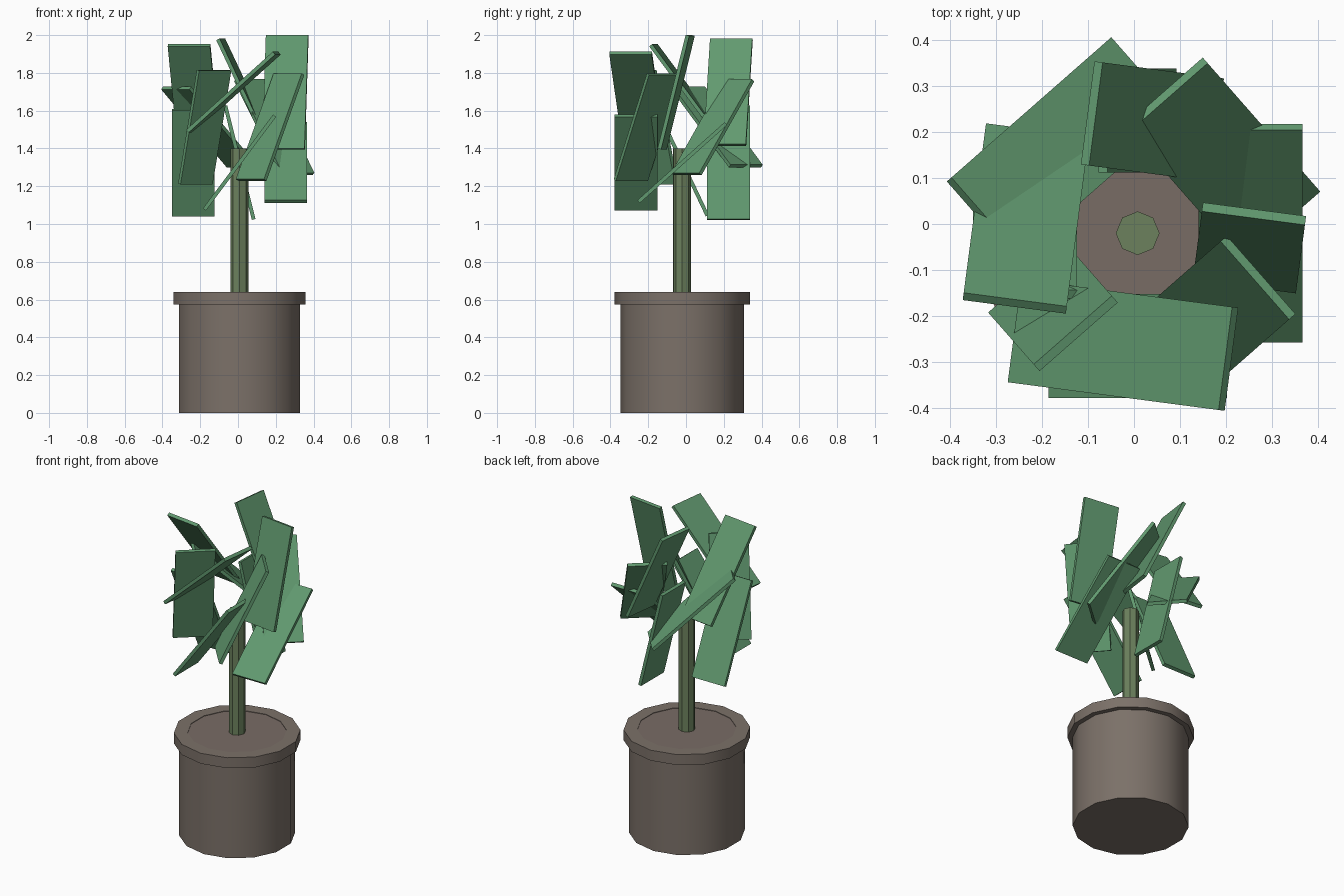
import bpy, math
from mathutils import Matrix, Vector

if "Cube" in bpy.data.objects:
    bpy.data.objects.remove(bpy.data.objects["Cube"])

CX, CY = 0.008, -0.02


def material(name, rgb):
    m = bpy.data.materials.new(name)
    m.diffuse_color = (*rgb, 1)
    m.use_nodes = True
    m.node_tree.nodes["Principled BSDF"].inputs["Base Color"].default_value = m.diffuse_color
    return m


POT = material("clay", (0.20, 0.165, 0.14))
SOIL = material("soil", (0.19, 0.15, 0.13))
STEM = material("stem_green", (0.15, 0.22, 0.11))
LEAF = material("leaf_green", (0.12, 0.32, 0.16))


def lathe(name, profile, sides, start, mat):
    """Revolve a closed or axis-ending (r, z) profile around the pot axis."""
    verts, rings = [], []
    for r, z in profile:
        if r == 0:
            rings.append([len(verts)] * sides)
            verts.append((0, 0, z))
        else:
            rings.append(list(range(len(verts), len(verts) + sides)))
            for i in range(sides):
                a = start + math.tau * i / sides
                verts.append((r * math.cos(a), r * math.sin(a), z))
    faces = []
    for lo, hi in zip(rings, rings[1:]):
        for i in range(sides):
            j = (i + 1) % sides
            faces.append(list(dict.fromkeys((lo[i], lo[j], hi[j], hi[i]))))
    me = bpy.data.meshes.new(name)
    me.from_pydata(verts, [], faces)
    me.materials.append(mat)
    ob = bpy.data.objects.new(name, me)
    ob.location = (CX, CY, 0)
    bpy.context.collection.objects.link(ob)
    bpy.ops.object.select_all(action='DESELECT')
    ob.select_set(True)
    bpy.context.view_layer.objects.active = ob
    bpy.ops.object.shade_smooth_by_angle(angle=math.radians(35))
    return ob


# Pot with overhanging rim, flush soil, stem
lathe("pot", [(0, 0), (0.328, 0), (0.328, 0.575), (0.358, 0.575),
              (0.358, 0.64), (0.28, 0.64), (0.28, 0.632)], 14, math.pi / 2, POT)
lathe("soil", [(0.28, 0.637), (0, 0.637)], 14, math.pi / 2, SOIL)
lathe("stem", [(0.0475, 0.62), (0.0475, 1.4), (0, 1.4)], 8, 0, STEM)

# Leaves: three tiers of four thin slabs, each tilted about its radial axis
WIDTH, THICK, LENGTH, RADIUS = 0.226, 0.02, 0.62, 0.245
for tier, z in enumerate((1.325, 1.513, 1.698)):
    for q in range(4):
        azimuth = math.radians(90 * q + 41.25 * tier)
        tilt = math.radians(14 + 11.4 * ((q - tier + 3) % 4))
        bpy.ops.mesh.primitive_cube_add(size=1)
        leaf = bpy.context.object
        leaf.name = f"leaf_{tier + 1}_{q + 1}"
        leaf.data.transform(Matrix.Diagonal((WIDTH, THICK, LENGTH, 1)))
        leaf.matrix_world = (Matrix.Translation((CX, CY, z))
                             @ Matrix.Rotation(azimuth, 4, 'Z')
                             @ Matrix.Translation((RADIUS, 0, 0))
                             @ Matrix.Rotation(-tilt, 4, 'X'))
        leaf.data.materials.append(LEAF)
